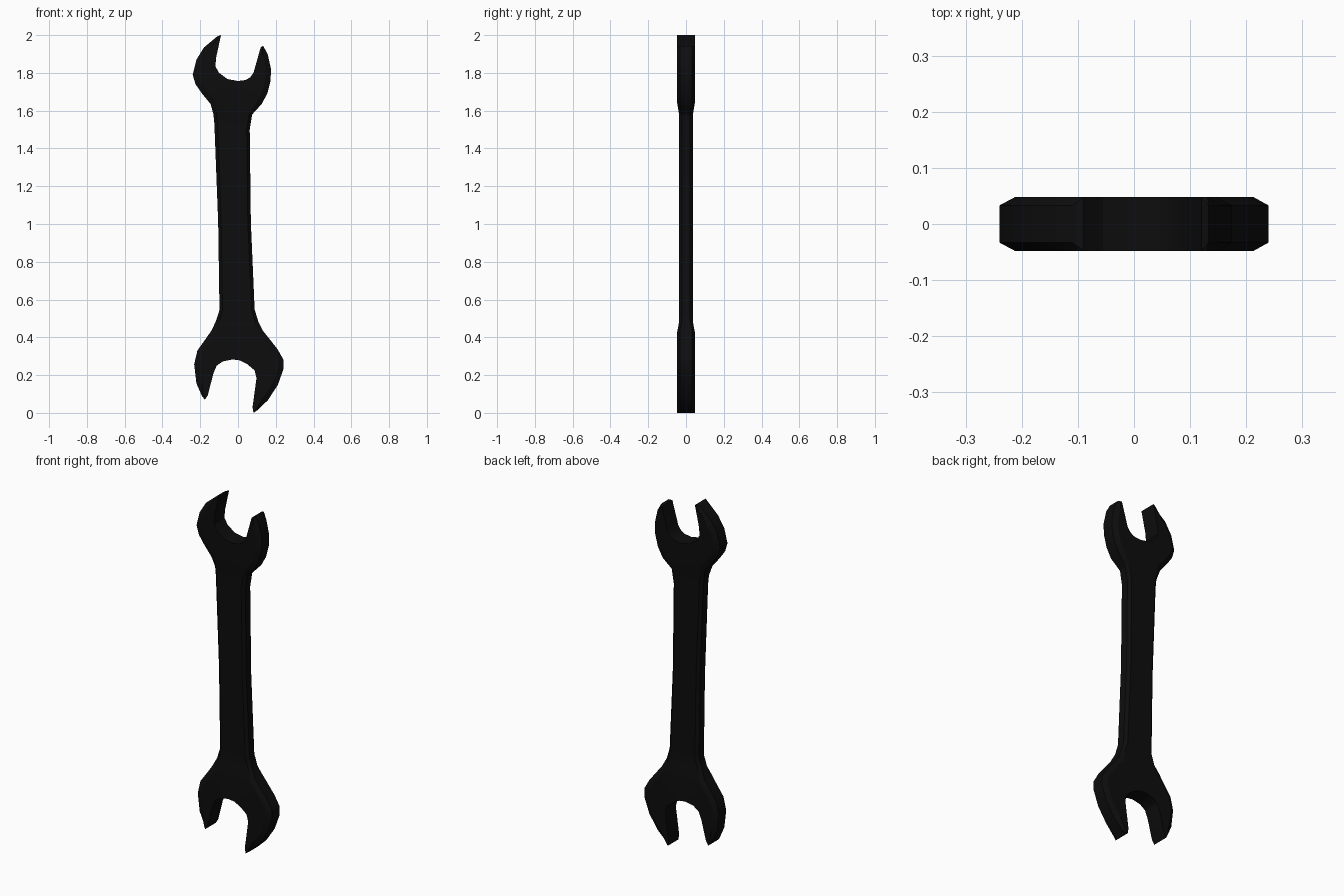
import bpy, bmesh, math
from mathutils import Vector

if "Cube" in bpy.data.objects:
    bpy.data.objects.remove(bpy.data.objects["Cube"])

HEAD, SHAFT = (0.048, 0.033), (0.037, 0.022)   # half thickness: flat face, chamfered rim
CHAMFER = 0.028

# Outline (x, z), counter-clockwise seen from the front
upper_left = [(-.11, 1.993), (-.18, 1.935), (-.22, 1.87), (-.24, 1.79), (-.225, 1.74), (-.19, 1.69)]
shaft_left = [(-.145, 1.635), (-.13, 1.58), (-.125, 1.53), (-.105, 1.01), (-.098, .545),
              (-.117, .485), (-.14, .437)]
lower_left = [(-.165, .4), (-.215, .33), (-.232, .257), (-.22, .156), (-.19, .087)]
lower_jaw = [(-.175, .07), (-.16, .093), (-.13, .21), (-.113, .25), (-.08, .273), (-.03, .283),
             (.01, .278), (.05, .257), (.088, .225), (.098, .185), (.077, .03), (.082, 0)]
lower_right = [(.1, .012), (.157, .066), (.21, .146), (.24, .23), (.24, .283), (.21, .336), (.16, .4)]
shaft_right = [(.13, .437), (.107, .485), (.088, .548), (.068, 1.01), (.062, 1.5),
               (.075, 1.58), (.125, 1.635)]
upper_right = [(.155, 1.69), (.172, 1.757), (.175, 1.82), (.157, 1.9), (.133, 1.943)]
upper_jaw = [(.12, 1.935), (.082, 1.8), (.065, 1.777), (.04, 1.762), (0, 1.757), (-.055, 1.767),
             (-.1, 1.8), (-.12, 1.835), (-.115, 1.885), (-.09, 2.0)]

# Each section carries its inset kind: outer edges are chamfered, jaw edges are not
sections = [(upper_left, 1), (shaft_left, 1), (lower_left, 1), (lower_jaw, 0),
            (lower_right, 1), (shaft_right, 1), (upper_right, 1), (upper_jaw, 0)]
pts, cham, thick, start = [], [], [], []
for pos, (sec, c) in enumerate(sections):
    start.append(len(pts))
    for i, p in enumerate(sec):
        pts.append(Vector(p))
        is_shaft = pos in (1, 5) and 0 < i < len(sec) - 1
        thick.append(SHAFT if is_shaft else HEAD)
        cham.append(c * (0.016 if is_shaft else CHAMFER))
n = len(pts)
# Chamfer narrows at the four jaw tips
for tip in (start[0], start[3] - 1, start[4], start[7] - 1):
    cham[tip] *= 0.3


def inward(i):
    d = (pts[(i + 1) % n] - pts[i]).normalized() + (pts[i] - pts[i - 1]).normalized()
    return Vector((-d.y, d.x)).normalized()


bm = bmesh.new()


def ring(side, inset):
    out = []
    for i, p in enumerate(pts):
        q = p + inward(i) * cham[i] if inset else p
        y = thick[i][0 if inset or cham[i] == 0 else 1]
        out.append(bm.verts.new((q.x, side * y, q.y)))
    return out


front_face, front_rim = ring(-1, True), ring(-1, False)
back_rim, back_face = ring(1, False), ring(1, True)

# Chamfers and rim walls
for a, b in ((front_face, front_rim), (front_rim, back_rim), (back_rim, back_face)):
    for i in range(n):
        j = (i + 1) % n
        bm.faces.new((a[i], b[i], b[j], a[j]))

# Flat faces of the two heads, and the shaft strip between them
sl, sr, m = start[1], start[5], len(shaft_left)
for f in (front_face, back_face):
    bm.faces.new(f[sr + m - 1:] + f[:sl + 1])
    bm.faces.new(f[sl + m - 1:sr + 1])
    for k in range(m - 1):
        r = sr + m - 1 - k
        bm.faces.new((f[sl + k], f[sl + k + 1], f[r - 1], f[r]))

bmesh.ops.remove_doubles(bm, verts=bm.verts, dist=0.0005)
bmesh.ops.recalc_face_normals(bm, faces=bm.faces)
bmesh.ops.triangulate(bm, faces=[f for f in bm.faces if len(f.verts) > 4])
mesh = bpy.data.meshes.new("wrench")
bm.to_mesh(mesh)
bm.free()
wrench = bpy.data.objects.new("wrench", mesh)
bpy.context.collection.objects.link(wrench)

mat = bpy.data.materials.new("black_steel")
mat.diffuse_color = (0.004, 0.004, 0.004, 1)
mat.use_nodes = True
mat.node_tree.nodes["Principled BSDF"].inputs["Base Color"].default_value = mat.diffuse_color
mesh.materials.append(mat)

bpy.context.view_layer.objects.active = wrench
wrench.select_set(True)
bpy.ops.object.shade_smooth_by_angle(angle=math.radians(25))
